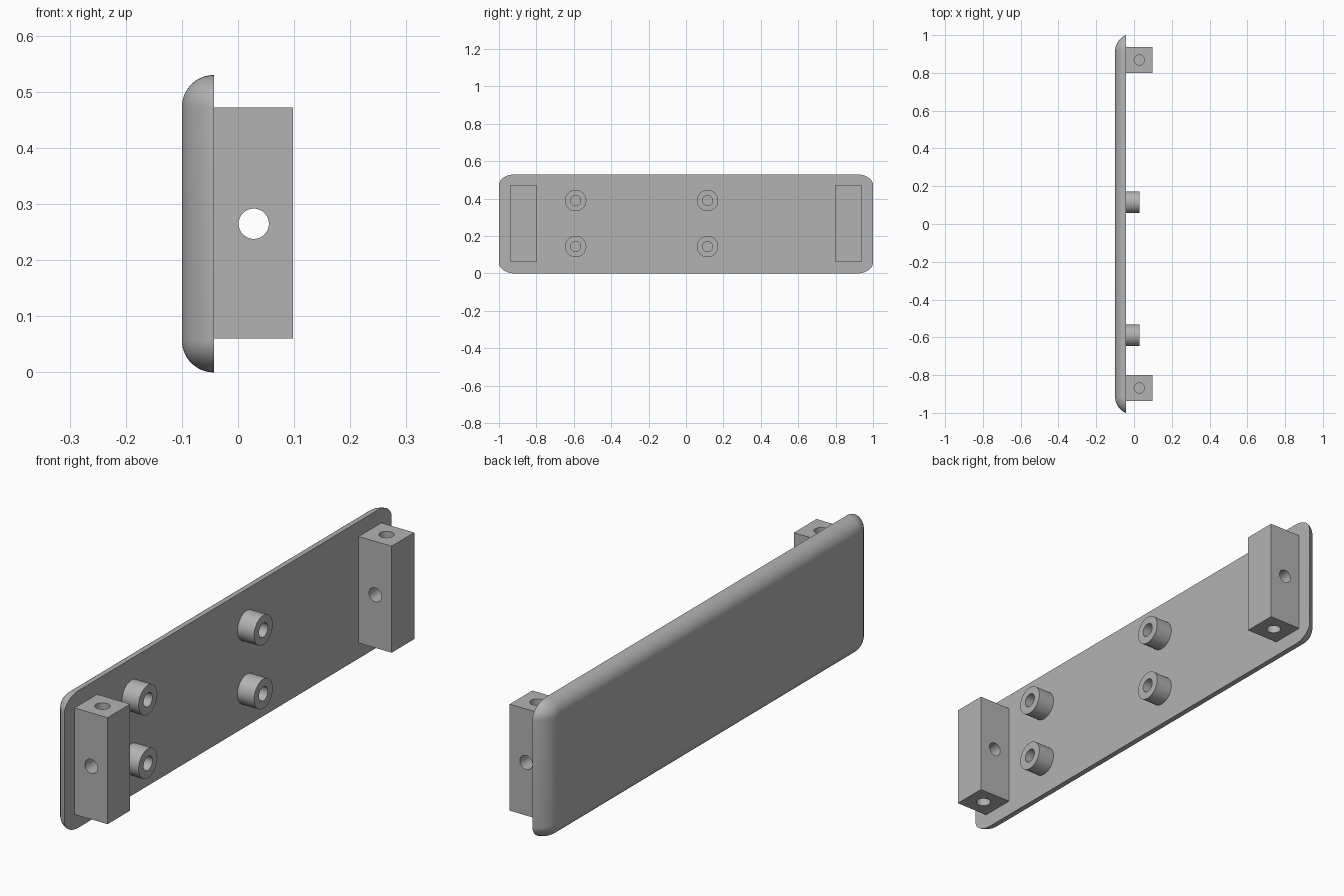
import bpy, bmesh, math
from mathutils import Matrix, Vector

cube = bpy.data.objects.get("Cube")
if cube:
    bpy.data.objects.remove(cube, do_unlink=True)

grey = bpy.data.materials.new("plain grey")
grey.use_nodes = True
grey.diffuse_color = (0.45, 0.45, 0.45, 1)
grey.node_tree.nodes["Principled BSDF"].inputs["Base Color"].default_value = (0.45, 0.45, 0.45, 1)

BACK, REAR = -0.1, -0.043      # outer face and mounting face of the plate
HEIGHT, HALF = 0.53, 1.0
MID = HEIGHT / 2
HOLE = 0.027


def finish(name, bm):
    bmesh.ops.recalc_face_normals(bm, faces=bm.faces)
    mesh = bpy.data.meshes.new(name)
    bm.to_mesh(mesh)
    bm.free()
    mesh.materials.append(grey)
    ob = bpy.data.objects.new(name, mesh)
    bpy.context.collection.objects.link(ob)
    return ob


def cylinder(name, centre, axis, radius, depth):
    bm = bmesh.new()
    turn = Vector((0, 0, 1)).rotation_difference(Vector(axis)).to_matrix().to_4x4()
    bmesh.ops.create_cone(bm, cap_ends=True, segments=48, radius1=radius, radius2=radius,
                          depth=depth, matrix=Matrix.Translation(centre) @ turn)
    return finish(name, bm)


def box(name, low, high):
    bm = bmesh.new()
    low, high = Vector(low), Vector(high)
    bmesh.ops.create_cube(bm, size=1, matrix=Matrix.Translation((low + high) / 2)
                          @ Matrix.Diagonal((*(high - low), 1)))
    return finish(name, bm)


def activate(ob):
    bpy.ops.object.select_all(action='DESELECT')
    ob.select_set(True)
    bpy.context.view_layer.objects.active = ob


def drill(ob, cutters):
    activate(ob)
    for cutter in cutters:
        mod = ob.modifiers.new("hole", 'BOOLEAN')
        mod.operation, mod.solver, mod.object = 'DIFFERENCE', 'EXACT', cutter
        bpy.ops.object.modifier_apply(modifier=mod.name)
        bpy.data.objects.remove(cutter, do_unlink=True)


def smooth(ob):
    activate(ob)
    bpy.ops.object.shade_smooth_by_angle(angle=math.radians(30))


# Plate: stacked rounded outlines, full at the mounting face, rounded over at the outer face
def outline(bm, x, in_y, in_z, steps=10):
    ry, rz = 0.086 - in_y, 0.058 - in_z
    ring = []
    for quarter, (sy, sz) in enumerate([(1, 1), (-1, 1), (-1, -1), (1, -1)]):
        for i in range(steps + 1):
            a = (quarter + i / steps) * math.pi / 2
            ring.append(bm.verts.new((x, sy * (HALF - in_y - ry) + ry * math.cos(a),
                                      MID + sz * (MID - in_z - rz) + rz * math.sin(a))))
    return ring


bm = bmesh.new()
thick, end_radius, levels = REAR - BACK, 0.092, 12
reach = math.sqrt(end_radius ** 2 - (end_radius - thick) ** 2)
rings = []
for k in range(levels + 1):
    a = k / levels * math.pi / 2
    x = REAR - thick * math.sin(a)
    end_x = end_radius - (x - BACK)
    in_y = reach - math.sqrt(max(0, end_radius ** 2 - end_x ** 2))
    rings.append(outline(bm, x, in_y, thick * (1 - math.cos(a))))
for r0, r1 in zip(rings, rings[1:]):
    for i in range(len(r0)):
        j = (i + 1) % len(r0)
        bm.faces.new((r0[i], r0[j], r1[j], r1[i]))
bm.faces.new(rings[0])
bm.faces.new(rings[-1])
smooth(finish("cover_plate", bm))

# Mounting blocks: cross hole right through, blind holes in top and bottom
for side, name in ((1, "rear_block"), (-1, "front_block")):
    ys = sorted((side * 0.799, side * 0.937))
    low, high = 0.06, 0.472
    block = box(name, (REAR, ys[0], low), (0.098, ys[1], high))
    y = side * 0.868
    drill(block, [cylinder("cross_cutter", (0.028, y, MID), (0, 1, 0), HOLE, 0.3),
                  cylinder("top_cutter", (0.028, y, high), (0, 0, 1), HOLE, 0.24),
                  cylinder("bottom_cutter", (0.028, y, low), (0, 0, 1), HOLE, 0.24)])
    smooth(block)

# Four hollow standoffs
for y, end in ((-0.59, "front"), (0.115, "rear")):
    for z, level in ((0.144, "lower"), (0.39, "upper")):
        tip = 0.028
        post = cylinder(f"{end}_{level}_standoff", ((REAR + tip) / 2, y, z), (1, 0, 0),
                        0.057, tip - REAR)
        drill(post, [cylinder("post_cutter", (tip, y, z), (1, 0, 0), HOLE, 0.3)])
        smooth(post)
